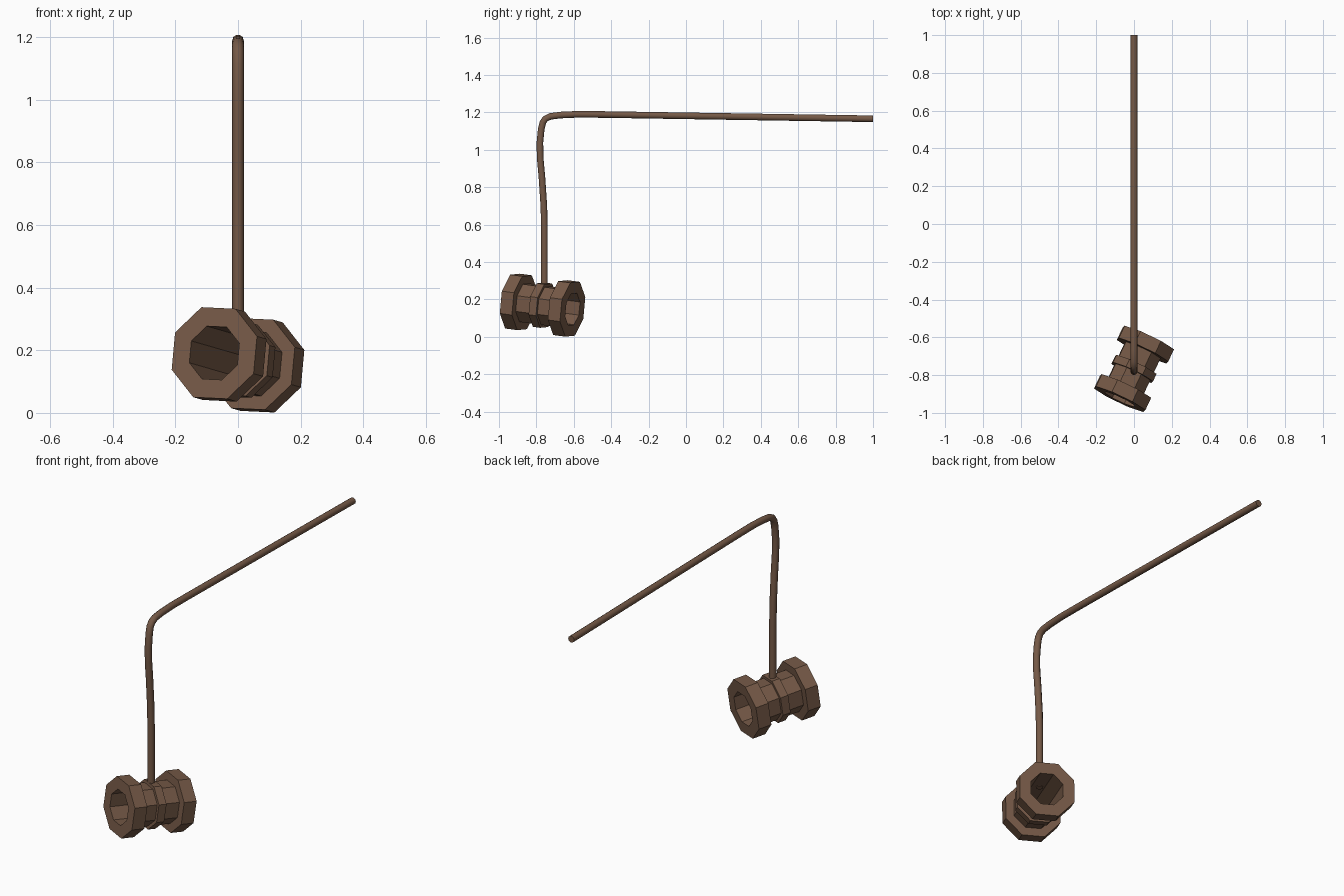
import bpy, bmesh, math
from mathutils import Matrix

if "Cube" in bpy.data.objects:
    bpy.data.objects.remove(bpy.data.objects["Cube"])

wood = bpy.data.materials.new("brown")
wood.diffuse_color = (0.178, 0.100, 0.062, 1)
wood.use_nodes = True
wood.node_tree.nodes["Principled BSDF"].inputs["Base Color"].default_value = wood.diffuse_color

# Hollow octagonal spool: closed (radius, position) profile revolved about its axis
H, FL, RING = 0.179, 0.072, 0.022
R_FL, R_BODY, R_RING, R_HOLE = 0.157, 0.110, 0.127, 0.092
profile = [(R_HOLE, -H), (R_FL, -H), (R_FL, -H + FL), (R_BODY, -H + FL),
           (R_BODY, -RING), (R_RING, -RING), (R_RING, RING), (R_BODY, RING),
           (R_BODY, H - FL), (R_FL, H - FL), (R_FL, H), (R_HOLE, H)]
bm = bmesh.new()
rings = []
for i in range(8):
    a = math.radians(22.5 + 45 * i)
    rings.append([bm.verts.new((r * math.cos(a), t, r * math.sin(a))) for r, t in profile])
n = len(profile)
for i in range(8):
    p, q = rings[i], rings[(i + 1) % 8]
    for j in range(n):
        k = (j + 1) % n
        bm.faces.new((p[j], p[k], q[k], q[j]))
bmesh.ops.recalc_face_normals(bm, faces=bm.faces)
mesh = bpy.data.meshes.new("spool")
bm.to_mesh(mesh)
bm.free()
mesh.materials.append(wood)
spool = bpy.data.objects.new("spool", mesh)
bpy.context.collection.objects.link(spool)
# turned, front end tipped up, slight roll
spool.matrix_world = (Matrix.Translation((0, -0.767, 0.1695))
                      @ Matrix.Rotation(math.radians(-25.2), 4, 'Z')
                      @ Matrix.Rotation(math.radians(-7), 4, 'X')
                      @ Matrix.Rotation(math.radians(2.5), 4, 'Y'))

# Bent rod rising from the spool, then running back
path = [(-0.757, 0.25), (-0.757, 0.58), (-0.760, 0.70), (-0.770, 0.85), (-0.780, 0.96),
        (-0.781, 1.04), (-0.774, 1.11), (-0.765, 1.147), (-0.752, 1.166), (-0.725, 1.179),
        (-0.67, 1.186), (-0.58, 1.190), (-0.45, 1.189), (1.0, 1.166)]
curve = bpy.data.curves.new("rod", 'CURVE')
curve.dimensions = '3D'
curve.bevel_depth = 0.0185
curve.bevel_resolution = 3
curve.use_fill_caps = True
spline = curve.splines.new('POLY')
spline.points.add(len(path) - 1)
for pt, (y, z) in zip(spline.points, path):
    pt.co = (0, y, z, 1)
spline.use_smooth = True
curve.materials.append(wood)
rod = bpy.data.objects.new("rod", curve)
bpy.context.collection.objects.link(rod)
